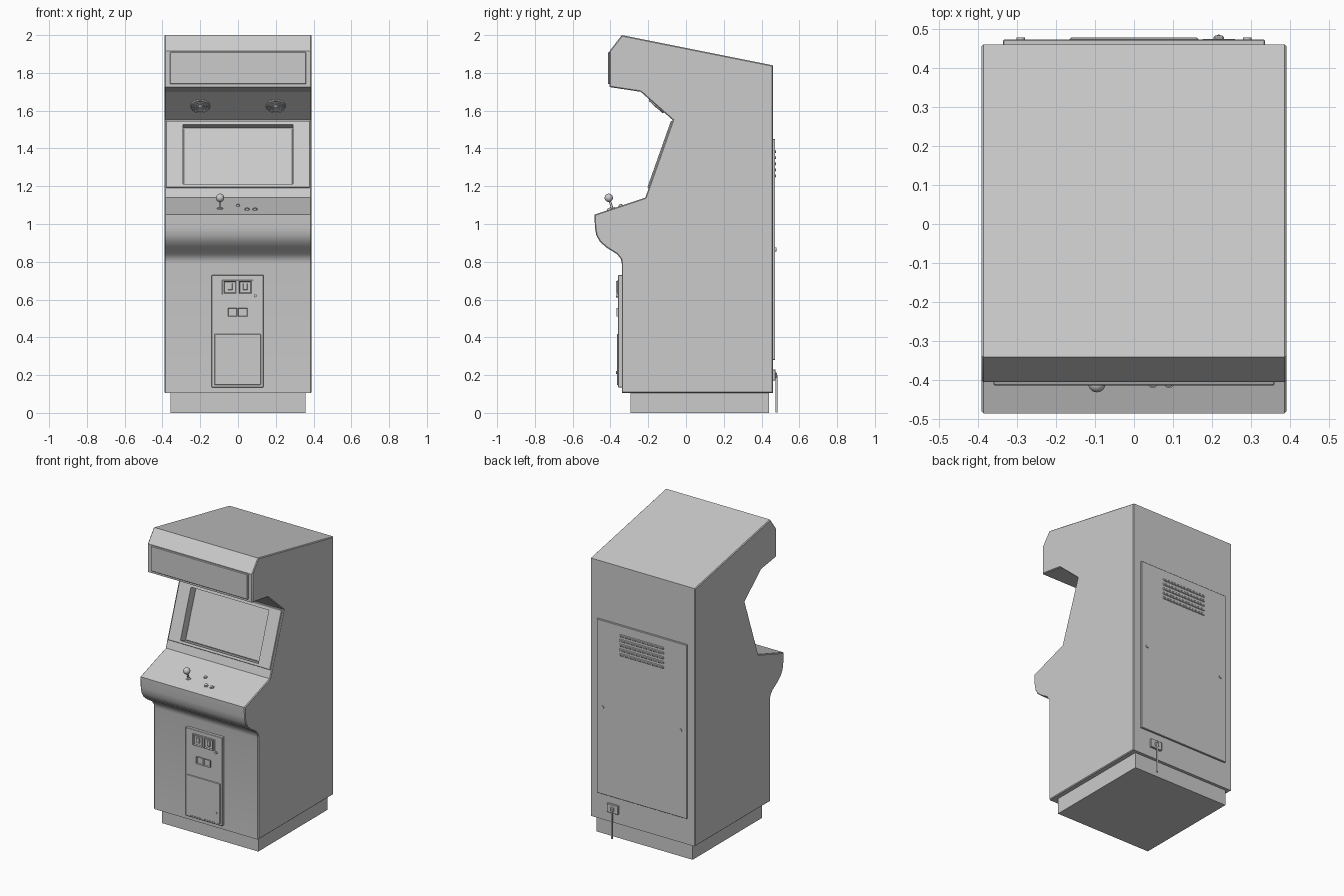
import bpy, bmesh
from mathutils import Matrix, Vector

if "Cube" in bpy.data.objects:
    bpy.data.objects.remove(bpy.data.objects["Cube"])


def frame(y, z, uy, uz, side=1):
    """Local frame: x across, y up along a face, z out of the face."""
    x = Vector((side, 0, 0))
    up = Vector((0, uy, uz)).normalized()
    m = Matrix((x, up, x.cross(up))).transposed().to_4x4()
    m.translation = (0, y, z)
    return m


def finish(name, bm, m=Matrix()):
    bm.transform(m)
    bmesh.ops.recalc_face_normals(bm, faces=bm.faces)
    me = bpy.data.meshes.new(name)
    bm.to_mesh(me)
    bm.free()
    ob = bpy.data.objects.new(name, me)
    bpy.context.collection.objects.link(ob)
    return ob


def smooth(ob):
    bpy.ops.object.select_all(action='DESELECT')
    ob.select_set(True)
    bpy.context.view_layer.objects.active = ob
    bpy.ops.object.shade_smooth_by_angle(angle=0.56)


def box(name, m, x, y, w, h, z0, z1, bevel=0.0, inset=0.0, pocket=0.0):
    bm = bmesh.new()
    bmesh.ops.create_cube(bm, size=1, matrix=Matrix.Translation((x, y, (z0 + z1) / 2))
                          @ Matrix.Diagonal((w, h, z1 - z0, 1)))
    if bevel:
        edges = [e for e in bm.edges if any(v.co.z > z1 - 1e-5 for v in e.verts)]
        bmesh.ops.bevel(bm, geom=edges, offset=bevel, segments=1, affect='EDGES')
    if inset:
        face = max(bm.faces, key=lambda f: f.calc_center_median().z)
        bmesh.ops.inset_region(bm, faces=[face], thickness=inset)
        bmesh.ops.translate(bm, verts=face.verts, vec=(0, 0, -pocket))
    return finish(name, bm, m)


def disc(name, m, x, y, r, z0, z1, r2=None, n=24):
    bm = bmesh.new()
    bmesh.ops.create_cone(bm, cap_ends=True, segments=n, radius1=r, radius2=r if r2 is None else r2,
                          depth=z1 - z0, matrix=Matrix.Translation((x, y, (z0 + z1) / 2)))
    ob = finish(name, bm, m)
    smooth(ob)
    return ob


def ball(name, m, x, y, z, r, squash=1.0):
    bm = bmesh.new()
    bmesh.ops.create_uvsphere(bm, u_segments=24, v_segments=14, radius=r,
                              matrix=Matrix.Translation((x, y, z)) @ Matrix.Diagonal((1, 1, squash, 1)))
    smooth(finish(name, bm, m))


def cut(ob, cutter):
    mod = ob.modifiers.new("cut", 'BOOLEAN')
    mod.object, mod.solver = cutter, 'EXACT'
    bpy.context.view_layer.objects.active = ob
    bpy.ops.object.modifier_apply(modifier=mod.name)


# cabinet body: side profile (y, z) extruded across the width
profile = [(0.46, 0.105), (0.46, 1.84), (-0.34, 2.0), (-0.405, 1.915), (-0.405, 1.725),
           (-0.24, 1.70), (-0.07, 1.55), (-0.215, 1.14), (-0.485, 1.05), (-0.482, 0.98),
           (-0.475, 0.94), (-0.455, 0.905), (-0.42, 0.875), (-0.365, 0.84), (-0.345, 0.815),
           (-0.34, 0.79), (-0.34, 0.105)]
bm = bmesh.new()
side = bm.faces.new([bm.verts.new((-0.39, y, z)) for y, z in profile])
ext = bmesh.ops.extrude_face_region(bm, geom=[side])
bmesh.ops.translate(bm, vec=(0.78, 0, 0), verts=[v for v in ext['geom'] if isinstance(v, bmesh.types.BMVert)])
rims = [e for e in bm.edges if abs(e.verts[0].co.x - e.verts[1].co.x) < 1e-6]
bmesh.ops.bevel(bm, geom=rims, offset=0.005, segments=1, affect='EDGES')
body = finish("cabinet_body", bm)

# screen bezel with recessed screen
bez = frame(-0.1425, 1.345, 0.145, 0.41)
bezel = box("screen_bezel", bez, 0, 0.024, 0.76, 0.375, -0.01, 0.008, 0.002)
opening = box("screen_cutter", bez, 0, 0.022, 0.58, 0.335, -0.05, 0.05)
opening.hide_render = True
cut(body, opening)
cut(bezel, opening)
bpy.data.objects.remove(opening)
smooth(body)
box("screen", bez, 0, 0.022, 0.576, 0.331, -0.053, -0.044, 0.003)

# base plinth and marquee
box("base_plinth", Matrix(), 0, 0.0725, 0.715, 0.735, 0, 0.11)
box("marquee_panel", frame(-0.405, 1.825, 0, 1), 0, 0, 0.72, 0.17, -0.005, 0.008, 0.003)

# speakers: backing disc, concentric rings and a centre cap
spk = frame(-0.155, 1.625, -0.17, 0.15)
for s, label in ((-1, "left"), (1, "right")):
    disc(f"speaker_{label}", spk, s * 0.2, 0, 0.053, -0.005, 0.004, 0.051, 32)
    for i, r in enumerate((0.048, 0.035, 0.022)):
        bpy.ops.mesh.primitive_torus_add(major_radius=r, minor_radius=0.003,
                                         major_segments=32, minor_segments=8)
        ring = bpy.context.object
        ring.name = f"speaker_ring_{label}_{i}"
        ring.matrix_world = spk @ Matrix.Translation((s * 0.2, 0, 0.005))
        smooth(ring)
    ball(f"speaker_cap_{label}", spk, s * 0.2, 0, 0.004, 0.012, 0.5)

# joystick and buttons on the control panel
ctl = frame(-0.39, 1.0817, 0.27, 0.09)
disc("joystick_washer", ctl, -0.095, 0, 0.018, -0.004, 0.004, 0.015)
disc("joystick_shaft", ctl, -0.095, 0, 0.006, 0, 0.05)
ball("joystick_ball", ctl, -0.095, 0, 0.06, 0.022)
for i, (x, y, r) in enumerate(((0.0, 0.047, 0.012), (0.048, -0.016, 0.015), (0.09, -0.016, 0.015))):
    disc(f"button_rim_{i}", ctl, x, y, r, -0.004, 0.004, r * 0.92)
    disc(f"button_cap_{i}", ctl, x, y, r * 0.7, 0, 0.009, r * 0.62)

# coin door
door = frame(-0.34, 0, 0, 1)
box("coin_door_frame", door, -0.002, 0.4325, 0.275, 0.595, -0.005, 0.02, 0.003)
box("coin_door_lower", door, -0.002, 0.283, 0.245, 0.27, 0.015, 0.025, 0.002)
box("coin_slot_plate", door, -0.002, 0.665, 0.165, 0.078, 0.015, 0.023, 0.002)
for i, s in enumerate((-1, 1)):
    box(f"coin_slot_{i}", door, s * 0.04 - 0.002, 0.665, 0.065, 0.066, 0.015, 0.031, 0, 0.009, 0.012)
    box(f"coin_reject_button_{i}", door, s * 0.04 - 0.002, 0.668, 0.024, 0.036, 0.015, 0.03, 0.002)
    box(f"coin_return_{i}", door, s * 0.027 - 0.002, 0.533, 0.05, 0.047, 0.015, 0.027, 0, 0.006, 0.009)
for i, z in enumerate((0.62, 0.215)):
    disc(f"coin_door_lock_{i}", door, 0.092, z, 0.008, 0.015, 0.03)

# rear access panel with louvres and locks
back = frame(0.46, 0, 0, 1, -1)
box("back_panel", back, 0, 0.865, 0.67, 1.17, -0.005, 0.012, 0.002)
for i in range(5):
    box(f"vent_louvre_{i}", back, 0, 1.255 + i * 0.032, 0.33, 0.016, 0.008, 0.017, 0.004)
for i, s in enumerate((-1, 1)):
    disc(f"back_lock_{i}", back, s * 0.29, 0.865, 0.011, 0.008, 0.018)

# power inlet and cord
box("power_plate", back, -0.217, 0.2, 0.084, 0.058, -0.005, 0.014, 0.002)
box("power_plug", back, -0.217, 0.2, 0.026, 0.026, 0.01, 0.022, 0.003)
disc("power_cord", Matrix.Translation((0.217, 0.479, 0)), 0, 0, 0.006, 0.003, 0.2, n=12)
